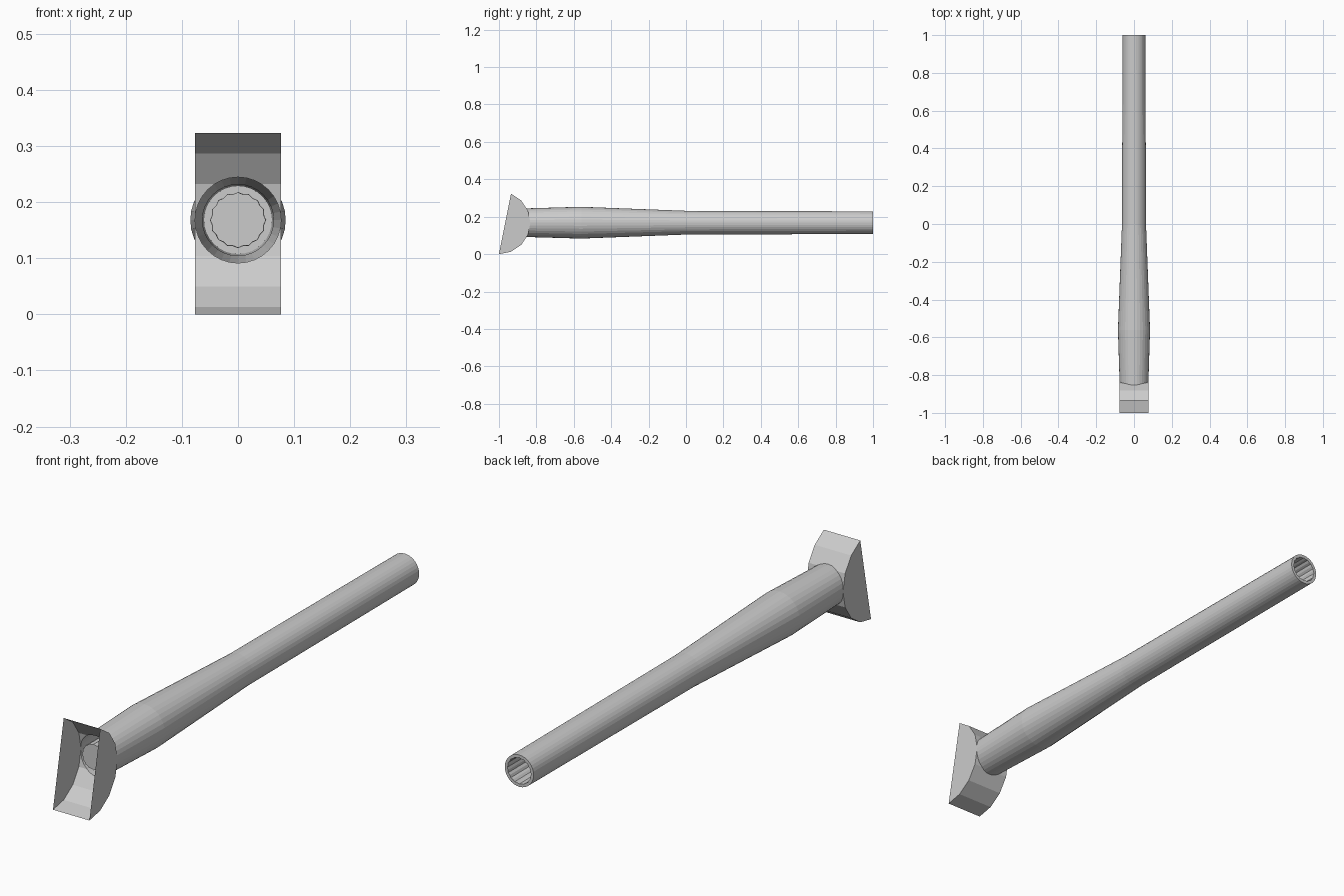
import bpy, bmesh
from math import sin, cos, pi, sqrt, radians

if "Cube" in bpy.data.objects:
    bpy.data.objects.remove(bpy.data.objects["Cube"])

AXIS_Z = 0.168      # height of the handle axis
ARC_R = 0.168       # radius of the bracket's curved back
HALF_W = 0.0765     # half width of the bracket, also the hole radius
SIDES = 32

# Side profile of the bracket: part of a 16-sided circle, as (y, z)
arc = [(-1 + ARC_R * cos(radians(a)), AXIS_Z + ARC_R * sin(radians(a)))
       for a in [-90 + 22.5 * i for i in range(8)]]


def arc_y(z):
    for (y0, z0), (y1, z1) in zip(arc, arc[1:]):
        if z <= z1 + 1e-9:
            return y0 + (y1 - y0) * (z - z0) / (z1 - z0)
    return arc[-1][0]


def finish(bm, name):
    bmesh.ops.remove_doubles(bm, verts=bm.verts, dist=1e-5)
    bmesh.ops.recalc_face_normals(bm, faces=bm.faces)
    me = bpy.data.meshes.new(name)
    bm.to_mesh(me)
    bm.free()
    ob = bpy.data.objects.new(name, me)
    bpy.context.collection.objects.link(ob)
    return ob


# Bracket: open front, two flat cheeks, curved back with a round hole
bm = bmesh.new()
for s in (-1, 1):
    bm.faces.new([bm.verts.new((s * HALF_W, y, z)) for y, z in arc])
hole_z = [AXIS_Z + HALF_W * sin(2 * pi * k / SIDES) for k in range(-8, 9)]
rows = sorted({round(z, 5) for z in hole_z + [p[1] for p in arc]})


def hole_x(z):
    return sqrt(max(0, HALF_W ** 2 - (z - AXIS_Z) ** 2))


for z0, z1 in zip(rows, rows[1:]):
    y0, y1 = arc_y(z0), arc_y(z1)
    a, b = hole_x(z0), hole_x(z1)
    for s in (-1, 1):
        pts = [(s * HALF_W, y0, z0), (s * a, y0, z0), (s * b, y1, z1), (s * HALF_W, y1, z1)]
        keep = [p for i, p in enumerate(pts) if p != pts[i - 1]]
        if len(keep) > 2:
            bm.faces.new([bm.verts.new(p) for p in keep])
finish(bm, "bracket")

# Handle: swelling outer skin, end rim, and a ribbed bore closed near the bracket
bm = bmesh.new()


def ring(y, r_even, r_odd=None):
    verts = []
    for k in range(SIDES):
        r = r_even if k % 2 == 0 or r_odd is None else r_odd
        t = 2 * pi * k / SIDES
        z = AXIS_Z + r * sin(t)
        verts.append(bm.verts.new((r * cos(t), arc_y(z) if y is None else y, z)))
    return verts


rings = [ring(None, HALF_W), ring(-0.56, 0.085), ring(0, 0.0635), ring(1, 0.0605),
         ring(1, 0.050, 0.0475), ring(-0.865, 0.0495, 0.0465)]
for lo, hi in zip(rings, rings[1:]):
    for k in range(SIDES):
        n = (k + 1) % SIDES
        bm.faces.new((lo[k], lo[n], hi[n], hi[k]))
bm.faces.new(rings[-1])
finish(bm, "handle")
